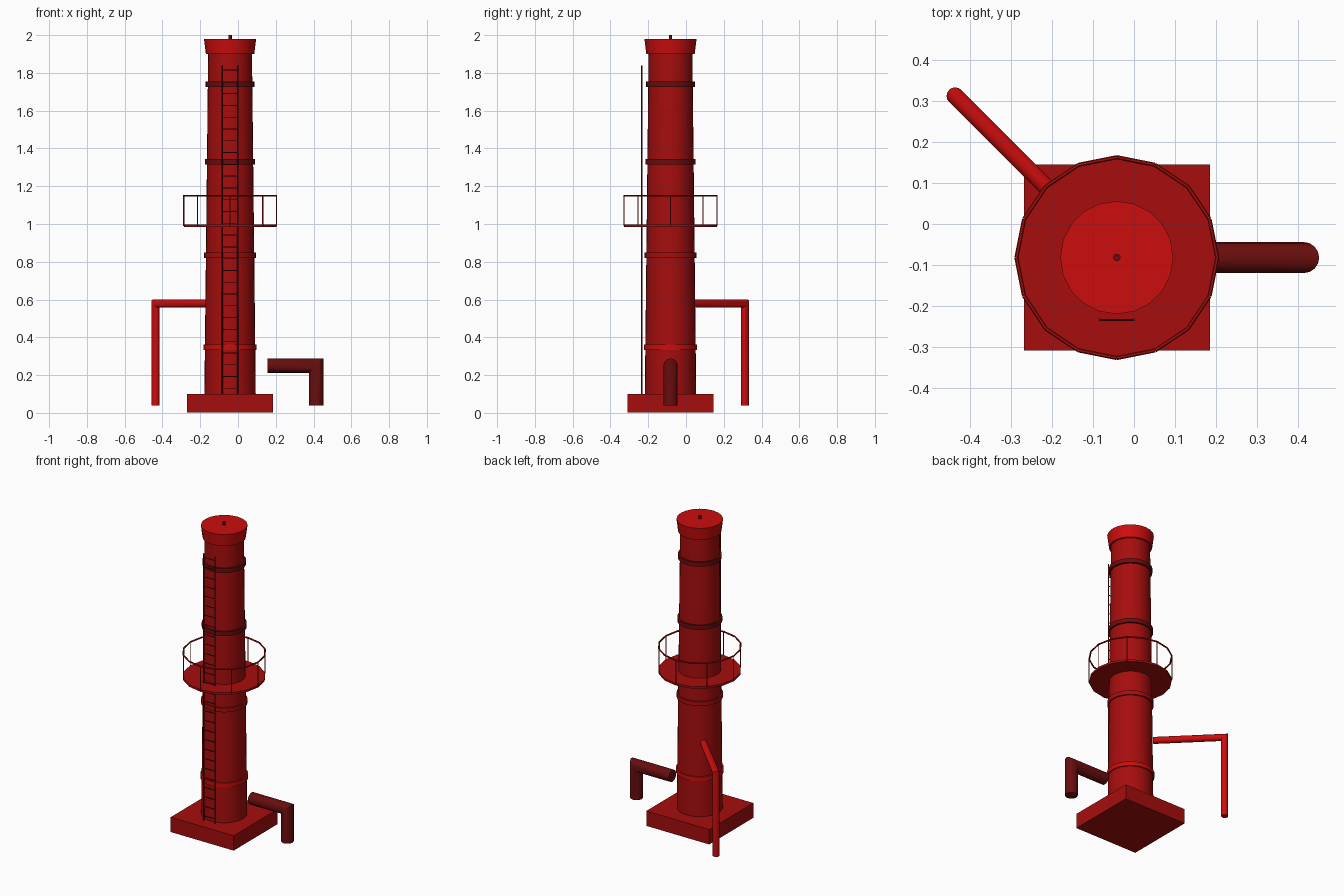
import bpy
import bmesh
from math import sin, cos, pi, radians
from mathutils import Vector

if "Cube" in bpy.data.objects:
    bpy.data.objects.remove(bpy.data.objects["Cube"])

CX, CY = -0.042, -0.082      # chimney axis


def material(name, colour):
    m = bpy.data.materials.new(name)
    m.use_nodes = True
    m.diffuse_color = colour
    bsdf = next(n for n in m.node_tree.nodes if n.type == 'BSDF_PRINCIPLED')
    bsdf.inputs["Base Color"].default_value = colour
    return m


BRIGHT = material("bright red", (0.60, 0.004, 0.004, 1))
BRICK = material("brick red", (0.38, 0.004, 0.004, 1))
DARK = material("dark red", (0.14, 0.004, 0.004, 1))


def finish(bm, name, mat, smooth=True):
    bmesh.ops.recalc_face_normals(bm, faces=bm.faces[:])
    mesh = bpy.data.meshes.new(name)
    bm.to_mesh(mesh)
    bm.free()
    mesh.materials.append(mat)
    ob = bpy.data.objects.new(name, mesh)
    bpy.context.collection.objects.link(ob)
    if smooth:
        bpy.ops.object.select_all(action='DESELECT')
        ob.select_set(True)
        bpy.context.view_layer.objects.active = ob
        bpy.ops.object.shade_smooth_by_angle(angle=radians(35))
    return ob


def loft(bm, rings):
    """Skin a list of point rings and cap both ends."""
    loops = [[bm.verts.new(p) for p in ring] for ring in rings]
    n = len(loops[0])
    for a, b in zip(loops, loops[1:]):
        for i in range(n):
            j = (i + 1) % n
            bm.faces.new((a[i], a[j], b[j], b[i]))
    bm.faces.new(loops[0])
    bm.faces.new(loops[-1])


def lathe(name, profile, mat, sides=32):
    bm = bmesh.new()
    loft(bm, [[(CX + r * cos(2 * pi * i / sides), CY + r * sin(2 * pi * i / sides), z)
               for i in range(sides)] for r, z in profile])
    return finish(bm, name, mat)


def rod(bm, a, b, r, sides=6):
    a, b = Vector(a), Vector(b)
    turn = (b - a).to_track_quat('Z', 'Y')
    circle = [turn @ Vector((r * cos(2 * pi * i / sides), r * sin(2 * pi * i / sides), 0))
              for i in range(sides)]
    loft(bm, [[p + c for c in circle] for p in (a, b)])


def elbow_pipe(name, angle, inner, outer, z_axis, z_low, r, mat, sides=16):
    """Horizontal run away from the shaft, mitred into a vertical drop."""
    out = Vector((cos(angle), sin(angle), 0))
    side = Vector((-sin(angle), cos(angle), 0))
    up = Vector((0, 0, 1))
    base = Vector((CX, CY, 0))
    stations = ((base + out * inner + up * z_axis, up),
                (base + out * outer + up * z_axis, up + out),
                (base + out * outer + up * z_low, out))
    bm = bmesh.new()
    loft(bm, [[p + side * r * cos(2 * pi * i / sides) + v * r * sin(2 * pi * i / sides)
               for i in range(sides)] for p, v in stations])
    return finish(bm, name, mat)


# Square footing
bm = bmesh.new()
h = 0.227
loft(bm, [[(CX + x * h, CY + y * h, z) for x, y in ((-1, -1), (1, -1), (1, 1), (-1, 1))]
          for z in (0.003, 0.1)])
finish(bm, "footing", BRICK, smooth=False)

# Tapered shaft, flared cap and top stub
lathe("shaft", [(0.136, 0.1), (0.116, 1.91)], BRICK)
lathe("cap", [(0.128, 1.9), (0.138, 1.98)], BRIGHT, 20)
lathe("top_stub", [(0.009, 1.98), (0.009, 2.0)], DARK, 12)

# Bands around the shaft
for name, r, z, mat in (("lower_band", 0.141, 0.347, BRIGHT),
                        ("middle_band", 0.137, 0.835, BRICK),
                        ("upper_band", 0.133, 1.33, DARK),
                        ("top_band", 0.129, 1.74, DARK)):
    lathe(name, [(r, z - 0.014), (r, z + 0.014)], mat)

# Walkway with railing
R = 0.245
lathe("walkway", [(R, 0.985), (R, 0.998)], BRICK, 16)


def rim(i, n, z):
    return (CX + R * cos(2 * pi * i / n), CY + R * sin(2 * pi * i / n), z)


bm = bmesh.new()
for i in range(16):
    rod(bm, rim(i, 16, 1.15), rim(i + 1, 16, 1.15), 0.005)
finish(bm, "handrail", BRICK)
bm = bmesh.new()
for i in range(8):
    rod(bm, rim(i, 8, 0.99), rim(i, 8, 1.15), 0.003)
finish(bm, "railing_posts", BRICK)

# Ladder up the front
bm = bmesh.new()
LY = CY - 0.152
for s in (-1, 1):
    rod(bm, (CX + s * 0.041, LY, 0.1), (CX + s * 0.041, LY, 1.84), 0.0035)
RUNGS = 28
for i in range(RUNGS):
    z = 0.13 + i * 1.685 / (RUNGS - 1)
    rod(bm, (CX - 0.041, LY, z), (CX + 0.041, LY, z), 0.0025)
finish(bm, "ladder", DARK)

# Pipes
elbow_pipe("thick_pipe", 0, 0.197, 0.456, 0.25, 0.04, 0.038, DARK)
elbow_pipe("thin_pipe", radians(135), 0.135, 0.558, 0.578, 0.04, 0.021, BRIGHT)
